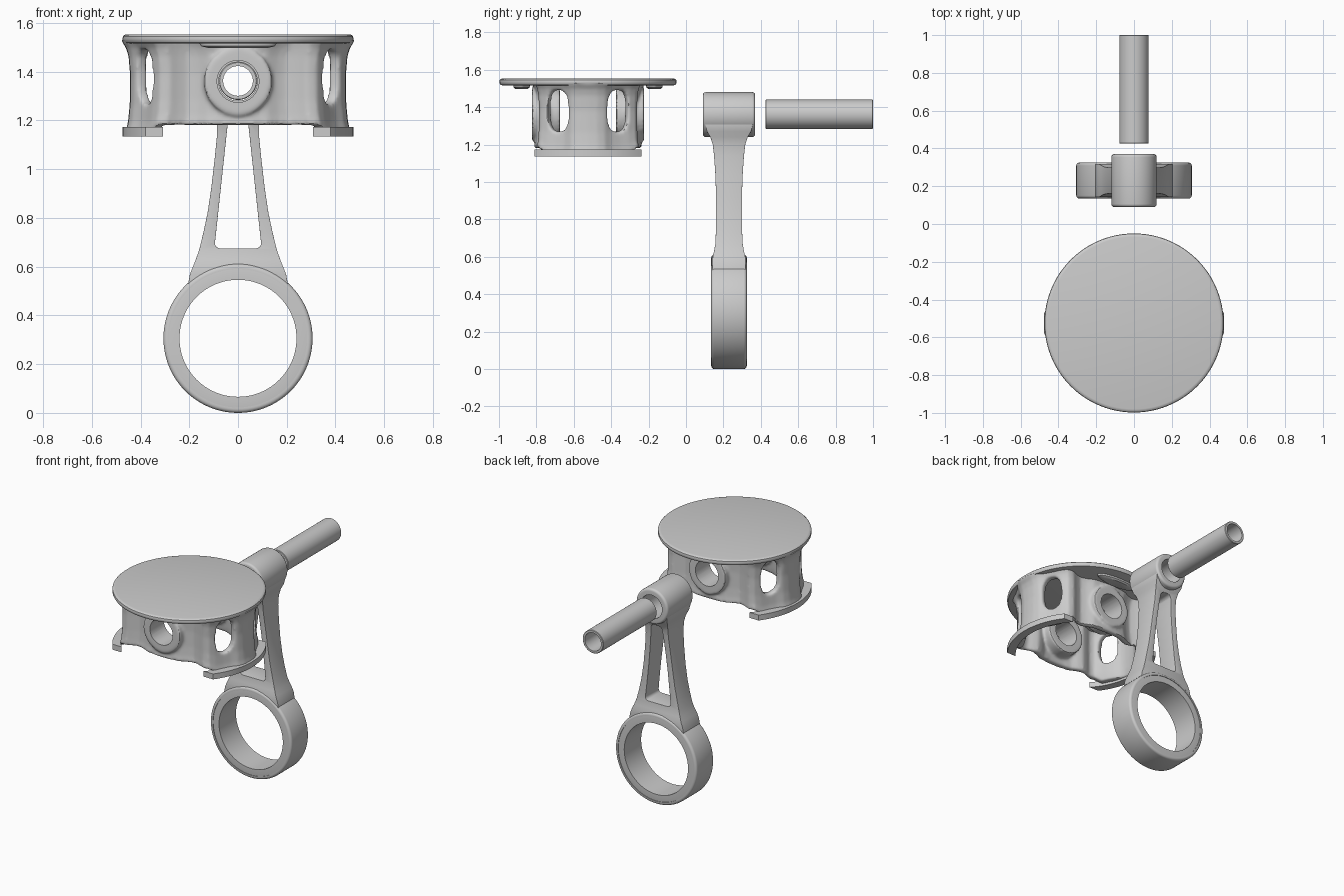
import bpy, bmesh
from math import sin, cos, pi, radians, asin
from mathutils import Matrix, Vector

if "Cube" in bpy.data.objects:
    bpy.data.objects.remove(bpy.data.objects["Cube"])

metal = bpy.data.materials.new("grey_metal")
metal.use_nodes = True
metal.diffuse_color = (0.6, 0.6, 0.6, 1)
metal.node_tree.nodes["Principled BSDF"].inputs["Base Color"].default_value = (0.6, 0.6, 0.6, 1)

PISTON = Vector((0, -0.524, 0))   # piston axis
ROD_Y = 0.23                      # rod mid plane
PIN_Z = 1.36                      # height of the pin axis
BIG_Z = 0.306                     # height of the crank bore
ALONG_Y = Matrix.Rotation(pi / 2, 4, 'X')


def make(name, bm):
    bmesh.ops.remove_doubles(bm, verts=bm.verts, dist=1e-5)
    bmesh.ops.recalc_face_normals(bm, faces=bm.faces)
    mesh = bpy.data.meshes.new(name)
    bm.to_mesh(mesh)
    bm.free()
    mesh.materials.append(metal)
    ob = bpy.data.objects.new(name, mesh)
    bpy.context.collection.objects.link(ob)
    return ob


def loft(name, loops, close=False):
    """Skin equal rings of points; cap the ends or join last to first."""
    bm = bmesh.new()
    rings = [[bm.verts.new(p) for p in loop] for loop in loops]
    n = len(rings[0])
    pairs = list(zip(rings, rings[1:]))
    if close:
        pairs.append((rings[-1], rings[0]))
    for a, b in pairs:
        for i in range(n):
            j = (i + 1) % n
            bm.faces.new((a[i], a[j], b[j], b[i]))
    if not close:
        bm.faces.new(rings[0])
        bm.faces.new(rings[-1])
    return make(name, bm)


def lathe(name, profile, centre, turn=Matrix(), steps=96, close=True):
    """Revolve (radius, height) points about an axis through centre."""
    loops = []
    for r, h in profile:
        ring = [Vector((r * cos(2 * pi * k / steps), r * sin(2 * pi * k / steps), h)) for k in range(steps)]
        loops.append([Vector(centre) + turn @ p for p in ring])
    return loft(name, loops, close)


def rod_bar(name, radius, y0, y1, z, steps=64):
    """Solid cylinder lying along y."""
    return lathe(name, [(radius, -y0), (radius, -y1)], (0, 0, z), ALONG_Y, steps, False)


def modify(ob, kind, **settings):
    m = ob.modifiers.new(kind.lower(), kind)
    for key, value in settings.items():
        setattr(m, key, value)
    bpy.context.view_layer.objects.active = ob
    bpy.ops.object.modifier_apply(modifier=m.name)


def combine(ob, other, operation='DIFFERENCE'):
    modify(ob, 'BOOLEAN', object=other, operation=operation, solver='EXACT')
    bpy.data.objects.remove(other)


def rounded(outer, inner, half, soft):
    """Closed tube section with rounded outer edges."""
    arc = [(outer - soft + soft * cos(a), half - soft + soft * sin(a))
           for a in (0, pi / 8, pi / 4, 3 * pi / 8, pi / 2)]
    top = [(r, h) for r, h in arc] + [(inner, half)]
    return top + [(r, -h) for r, h in reversed(top)]


# Piston crown: thin disc with softened rim
lathe("piston_crown", [(0.455, 1.516), (0.468, 1.519), (0.473, 1.527), (0.474, 1.535),
                       (0.472, 1.545), (0.465, 1.551), (0.456, 1.553)], PISTON, close=False)

# Piston skirt: waisted wall following a quarter outline mirrored twice
quarter = [(0.447, 0), (0.444, 0.05), (0.43, 0.09), (0.4, 0.125), (0.375, 0.17), (0.352, 0.22),
           (0.325, 0.258), (0.285, 0.266), (0.245, 0.248), (0.205, 0.235), (0.165, 0.247),
           (0.12, 0.27), (0.06, 0.278), (0, 0.28)]
half = quarter + [(-x, y) for x, y in reversed(quarter[:-1])]
outline = half + [(x, -y) for x, y in reversed(half[1:-1])]
rows = [(0, 1.035), (0.12, 1.01), (0.3, 0.995), (0.6, 0.99), (0.82, 1.005), (0.92, 1.03), (1, 1.08)]


def wall_ring(t, scale, thin):
    pts = []
    for x, y in outline:
        base = 1.15 if abs(x) > 0.34 else 1.18
        pts.append(PISTON + Vector((x * scale * (1 - thin), y * scale * (1 - 1.5 * thin),
                                    base + (1.53 - base) * t)))
    return pts


skirt = loft("piston_skirt", [wall_ring(t, s, 0) for t, s in rows]
             + [wall_ring(t, s, 0.1) for t, s in reversed(rows)], close=True)

# Four tall windows between the skirt pads and the pin bosses
for sx in (1, -1):
    for sy in (1, -1):
        out = Vector((sx * cos(radians(22)), sy * sin(radians(22)), 0))
        side = Vector((-out.y, out.x, 0))
        middle = PISTON + Vector((sx * 0.376, sy * 0.158, 1.38))
        loops = []
        for d in (-0.12, 0.2):
            ring = []
            for k in range(32):
                c, s = cos(2 * pi * k / 32), sin(2 * pi * k / 32)
                u = abs(c) ** 0.75 * (1 if c > 0 else -1)
                v = abs(s) ** 0.75 * (1 if s > 0 else -1)
                ring.append(middle + out * d + side * 0.062 * u + Vector((0, 0, 0.112 * v)))
            loops.append(ring)
        combine(skirt, loft("window_cutter", loops))

# Pin bosses, blended into the wall, then bored
for s in (1, -1):
    combine(skirt, rod_bar("pin_boss", 0.14, PISTON.y + s * 0.15, PISTON.y + s * 0.3, PIN_Z), 'UNION')
modify(skirt, 'REMESH', mode='VOXEL', voxel_size=0.009)
modify(skirt, 'SMOOTH', factor=0.5, iterations=8)
combine(skirt, rod_bar("pin_bore", 0.086, PISTON.y - 0.4, PISTON.y + 0.4, PIN_Z))

# Curved feet under the skirt pads, with ends cut square
for side, sx in (("left", 1), ("right", -1)):
    loops = []
    for k in range(25):
        f = k / 12 - 1
        a, b = f * asin(0.285 / 0.474), f * asin(0.285 / 0.42)
        o = Vector((sx * 0.474 * cos(a), 0.474 * sin(a), 0))
        i = Vector((sx * 0.42 * cos(b), 0.42 * sin(b), 0))
        loops.append([PISTON + p + Vector((0, 0, z)) for p, z in
                      ((o, 1.135), (o, 1.172), (i, 1.172), (i, 1.135))])
    loft("skirt_foot_" + side, loops)

# Thin pads under the crown beyond each boss
for side, sy in (("front", -1), ("back", 1)):
    loops = []
    for z, grow in ((1.52, 1), (1.505, 0.95), (1.497, 0.75)):
        loops.append([PISTON + Vector((0.16 * grow * cos(a), sy * 0.355 + 0.045 * grow * sin(a), z))
                      for a in (2 * pi * k / 40 for k in range(40))])
    loft("crown_pad_" + side, loops)

# Rod big end: ring with a slightly recessed bearing shell
lathe("rod_big_end", rounded(0.306, 0.284, 0.095, 0.016), (0, ROD_Y, BIG_Z), ALONG_Y)
lathe("bearing_shell", rounded(0.29, 0.24, 0.091, 0.003), (0, ROD_Y, BIG_Z), ALONG_Y)

# Rod small end
lathe("rod_small_end", rounded(0.12, 0.079, 0.14, 0.016), (0, ROD_Y, PIN_Z), ALONG_Y, 64)

# Rod shank: tapered bar with flared ends and a long opening
shank_rows = [(0.5, 0.21, 0.088), (0.57, 0.197, 0.088), (0.6, 0.185, 0.087), (0.63, 0.173, 0.08),
              (0.67, 0.159, 0.073), (0.74, 0.142, 0.07), (0.82, 0.125, 0.069), (0.92, 0.11, 0.069),
              (1.04, 0.096, 0.073), (1.14, 0.086, 0.08), (1.2, 0.086, 0.087), (1.24, 0.092, 0.1),
              (1.27, 0.102, 0.118), (1.31, 0.108, 0.128)]
shank = loft("rod_shank", [[(w, ROD_Y - d, z), (w, ROD_Y + d, z), (-w, ROD_Y + d, z), (-w, ROD_Y - d, z)]
                           for z, w, d in shank_rows])
opening = loft("opening_cutter", [[(-0.097, y, 0.675), (0.097, y, 0.675), (0.039, y, 1.215), (-0.039, y, 1.215)]
                                  for y in (ROD_Y - 0.3, ROD_Y + 0.3)])
modify(opening, 'BEVEL', width=0.024, segments=4, limit_method='ANGLE')
combine(shank, opening)
modify(shank, 'BEVEL', width=0.016, segments=3, limit_method='ANGLE', angle_limit=radians(50))
combine(shank, rod_bar("crank_bore", 0.265, 0, 0.5, BIG_Z))
combine(shank, rod_bar("small_bore", 0.09, 0, 0.5, PIN_Z))

# Hollow pin
lathe("wrist_pin", [(0.075, 0.2875), (0.078, 0.2845), (0.078, -0.2845), (0.075, -0.2875),
                    (0.061, -0.2875), (0.061, 0.2875)], (0, 0.7125, PIN_Z + 0.002), ALONG_Y, 64)

# Smooth shading with crisp edges
for ob in bpy.data.objects:
    if ob.type == 'MESH' and metal.name in ob.data.materials:
        bpy.ops.object.select_all(action='DESELECT')
        ob.select_set(True)
        bpy.context.view_layer.objects.active = ob
        bpy.ops.object.shade_smooth_by_angle(angle=radians(35))
